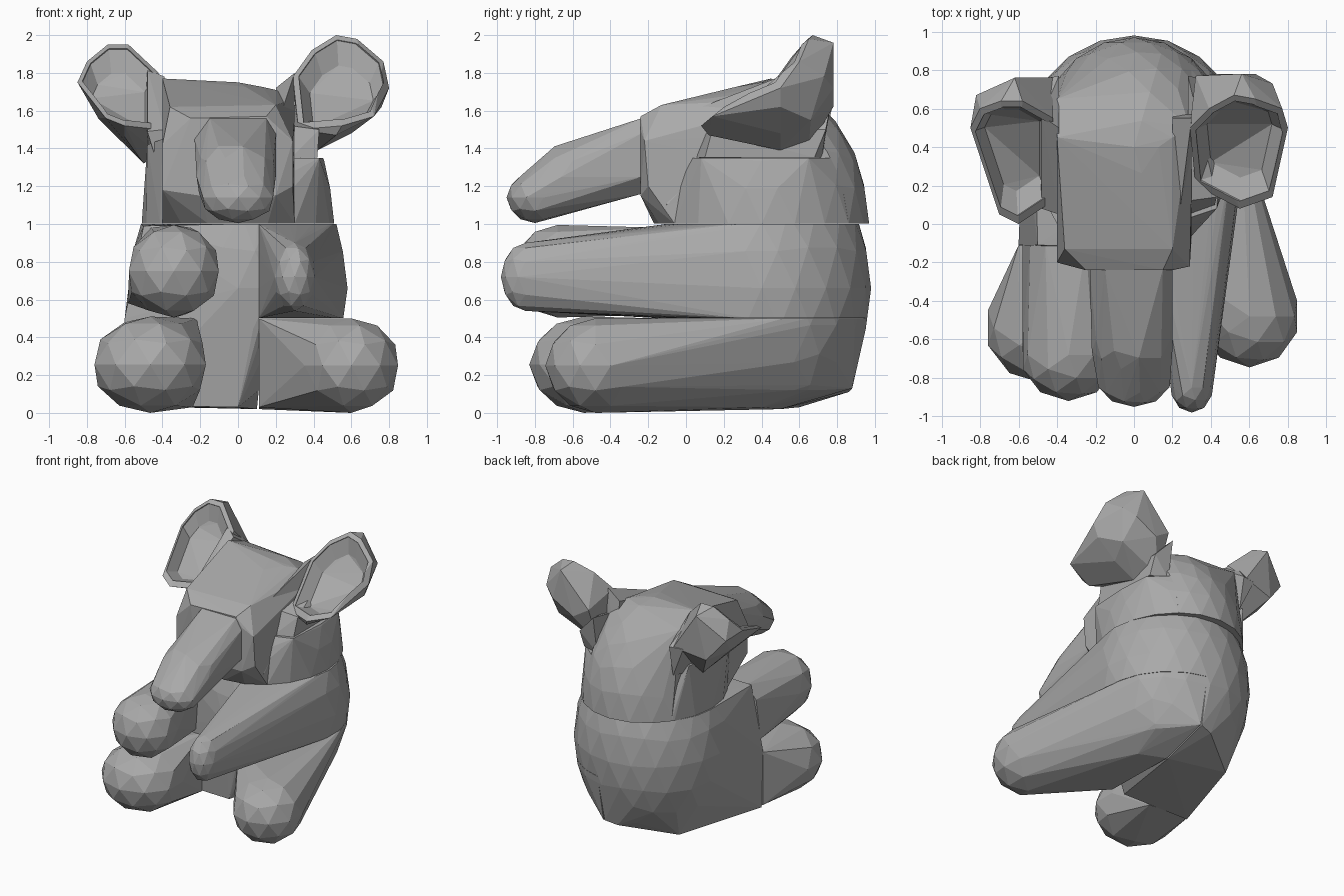
import bpy, bmesh
from mathutils import Vector

grey = bpy.data.materials.new("plain grey")
grey.diffuse_color = (0.4, 0.4, 0.4, 1)


def blob(c, r, planes=(), sub=2):
    """Points of an ellipsoid, cut by planes (axis, value, side kept)."""
    bm = bmesh.new()
    bmesh.ops.create_icosphere(bm, subdivisions=sub, radius=1)
    for v in bm.verts:
        v.co = Vector([c[i] + v.co[i] * r[i] for i in range(3)])
    for axis, value, side in planes:
        co, no = Vector(), Vector()
        co[axis], no[axis] = value, -side
        bmesh.ops.bisect_plane(bm, geom=bm.verts[:] + bm.edges[:] + bm.faces[:],
                               plane_co=co, plane_no=no, clear_outer=True)
    pts = [v.co.copy() for v in bm.verts]
    bm.free()
    return pts


def hull(name, *clouds):
    """Flat-faced convex part wrapped around groups of points."""
    bm = bmesh.new()
    for cloud in clouds:
        for p in cloud:
            bm.verts.new(p)
    bmesh.ops.remove_doubles(bm, verts=bm.verts[:], dist=0.001)
    bmesh.ops.convex_hull(bm, input=bm.verts[:])
    bmesh.ops.delete(bm, geom=[v for v in bm.verts if not v.link_faces], context='VERTS')
    bmesh.ops.recalc_face_normals(bm, faces=bm.faces[:])
    me = bpy.data.meshes.new(name)
    bm.to_mesh(me)
    bm.free()
    me.materials.append(grey)
    ob = bpy.data.objects.new(name, me)
    bpy.context.collection.objects.link(ob)
    return ob


# Sitting body: left block, and a right side drawn out into leg and arm
SPLIT, FRONT = 0.11, -0.11


def torso(side, z0, z1):
    return blob((0, 0.4, 0.66), (0.58, 0.58, 0.78),
                [(0, SPLIT, side), (2, z0, 1), (2, z1, -1)], sub=3)


hull("body_left", torso(-1, 0.12, 1.0),
     [(-0.36, 0.6, 0.03), (0.0, 0.86, 0.11), (0.1, 0.88, 0.13), (0.1, 0.5, 0.02),
      (-0.59, FRONT, 0.04), (-0.6, FRONT, 0.5), (-0.5, FRONT, 0.99), (0.1, FRONT, 0.99),
      (0.1, FRONT, 0.4), (0, FRONT, 0.03)])
hull("right_leg", torso(1, 0.12, 0.5),
     [(SPLIT, 0.88, 0.13), (SPLIT, 0.5, 0.02), (0.3, 0.4, 0.03), (SPLIT, FRONT, 0.03)],
     blob((0.6, -0.48, 0.25), (0.26, 0.265, 0.25)))
hull("right_arm", torso(1, 0.502, 1.0), blob((0.3, -0.85, 0.72), (0.11, 0.13, 0.18)))

# Left limbs start at the flat front of the body
hull("left_leg", blob((-0.465, -0.54, 0.255), (0.31, 0.29, 0.255)),
     [(x, FRONT, z) for x, z in ((-0.6, 0.06), (-0.6, 0.48), (-0.24, 0.03), (-0.22, 0.5))])
hull("left_arm", blob((-0.34, -0.68, 0.75), (0.25, 0.24, 0.245)),
     [(x, FRONT, z) for x, z in ((-0.58, 0.58), (-0.54, 0.88), (-0.46, 0.98),
                                 (-0.28, 0.52), (-0.25, 0.98))])

# Head: domed back joined to a flat face
skull = ((0, 0.4, 1.0), (0.51, 0.57, 0.75))
face = [(-0.4, -0.2, 1.42), (-0.4, -0.2, 1.18), (-0.25, -0.24, 1.56), (0.15, -0.24, 1.57),
        (0.2, -0.24, 1.5), (0.2, -0.24, 1.15), (-0.2, -0.24, 1.15), (0.29, -0.22, 1.44),
        (0.29, -0.2, 1.2), (-0.36, -0.13, 1.62), (0.2, -0.13, 1.63)]
crown = [(-0.4, 0.45, 1.77), (-0.4, 0.65, 1.69), (0.2, 0.45, 1.71), (0.29, 0.5, 1.66)]
hull("head", blob(*skull, [(0, -0.4, 1), (0, 0.3, -1), (2, 1.002, 1)], 3), face, crown)

# Cheeks either side of the head
hull("left_cheek", blob(*skull, [(0, -0.4, -1), (2, 1.002, 1), (2, 1.48, -1)], 3),
     [(-0.48, 0.15, 1.42), (-0.48, 0.65, 1.42), (-0.4, 0, 1.45)])
hull("right_cheek", blob(*skull, [(0, 0.3, 1), (2, 1.002, 1), (2, 1.35, -1)], 3),
     [(0.43, 0.08, 1.35), (0.43, 0.65, 1.35)])

# Temple ridge and ear roots joining the ears to the head
hull("right_temple", [(0.2, -0.2, 1.15), (0.3, -0.1, 1.1), (0.2, -0.23, 1.5), (0.3, 0.55, 1.8),
                      (0.2, 0.55, 1.72), (0.3, 0.6, 1.3), (0.2, 0.6, 1.3)])
hull("right_ear_root", [(0.28, 0.05, 1.35), (0.42, 0.1, 1.352), (0.42, 0.68, 1.352),
                        (0.28, 0.72, 1.352), (0.28, 0.12, 1.52), (0.43, 0.14, 1.5),
                        (0.42, 0.74, 1.5), (0.28, 0.77, 1.65)])
hull("left_ear_root", [(-0.39, 0.5, 1.78), (-0.48, 0.56, 1.82), (-0.39, 0.05, 1.5),
                       (-0.48, 0.08, 1.49), (-0.39, 0.77, 1.6), (-0.5, 0.75, 1.6),
                       (-0.47, 0.5, 1.34), (-0.39, 0.1, 1.2), (-0.39, 0.72, 1.35)])

# Trunk
hull("trunk",
     [(x, -0.235, z) for x, z in ((-0.15, 1.56), (0.15, 1.56), (-0.23, 1.45), (0.2, 1.48),
                                  (-0.22, 1.28), (0.2, 1.25), (-0.1, 1.16), (0.12, 1.16))],
     blob((-0.01, -0.6, 1.25), (0.22, 0.19, 0.19)),
     blob((0.0, -0.8, 1.14), (0.195, 0.15, 0.135)))


def ear(name, rim, back):
    """Bowl: hull of rim and back, hollowed by a cutter made from the rim."""
    shell = hull(name, rim, back)
    pts = [Vector(p) for p in rim]
    mid = sum(pts, Vector()) / len(pts)

    def ring(scale, shift):
        return [mid + (p - mid) * scale + Vector(shift) for p in pts]

    cutter = hull(name + "_cutter", ring(0.92, (0, -0.25, 0.28)), ring(0.88, (0, 0, 0)),
                  ring(0.66, (0, 0.04, -0.08)))
    cutter.hide_render = True
    cutter.hide_viewport = True
    mod = shell.modifiers.new("hollow", 'BOOLEAN')
    mod.operation, mod.solver, mod.object = 'DIFFERENCE', 'EXACT', cutter


# Ears
ear("right_ear",
    [(0.55, 0.08, 1.52), (0.72, 0.14, 1.57), (0.8, 0.5, 1.72), (0.77, 0.6, 1.86),
     (0.63, 0.65, 1.98), (0.52, 0.67, 2.0), (0.39, 0.6, 1.92), (0.29, 0.5, 1.78), (0.32, 0.2, 1.5)],
    [(0.42, 0.5, 1.39), (0.32, 0.65, 1.4), (0.52, 0.12, 1.47), (0.56, 0.78, 1.96),
     (0.72, 0.73, 1.78), (0.66, 0.66, 1.55), (0.32, 0.77, 1.7), (0.6, 0.5, 1.48),
     (0.45, 0.78, 1.62), (0.63, 0.78, 1.72), (0.76, 0.5, 1.62)])
ear("left_ear",
    [(-0.6, 0.0, 1.52), (-0.7, 0.05, 1.56), (-0.85, 0.5, 1.75), (-0.8, 0.6, 1.86),
     (-0.69, 0.64, 1.95), (-0.58, 0.64, 1.95), (-0.42, 0.55, 1.8), (-0.42, 0.12, 1.5)],
    [(-0.5, 0.5, 1.32), (-0.42, 0.4, 1.37), (-0.6, 0.15, 1.46), (-0.62, 0.76, 1.9),
     (-0.82, 0.67, 1.72), (-0.68, 0.72, 1.55), (-0.42, 0.76, 1.6), (-0.74, 0.5, 1.56)])
